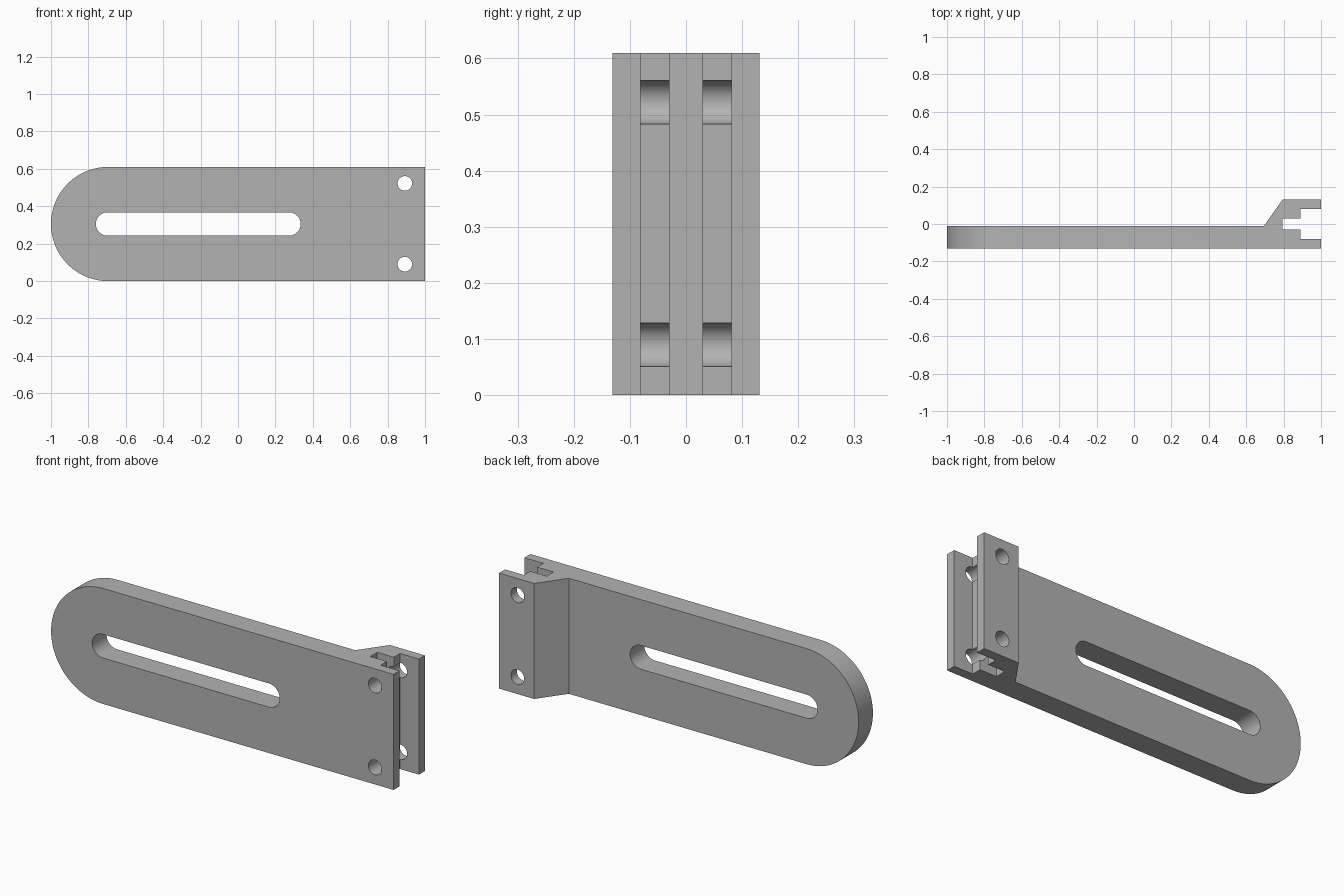
import bpy, bmesh, math

if "Cube" in bpy.data.objects:
    bpy.data.objects.remove(bpy.data.objects["Cube"])

H = 0.61            # bracket height
MID = H / 2


def prism(name, pts, axis, lo, hi):
    """Extrude a 2D outline: axis 'z' uses (x, y) points, axis 'y' uses (x, z) points."""
    place = (lambda a, b: (a, b, lo)) if axis == 'z' else (lambda a, b: (a, lo, b))
    move = (0, 0, hi - lo) if axis == 'z' else (0, hi - lo, 0)
    bm = bmesh.new()
    face = bm.faces.new([bm.verts.new(place(a, b)) for a, b in pts])
    ext = bmesh.ops.extrude_face_region(bm, geom=[face], use_keep_orig=True)
    bmesh.ops.translate(bm, vec=move,
                        verts=[g for g in ext['geom'] if isinstance(g, bmesh.types.BMVert)])
    bmesh.ops.recalc_face_normals(bm, faces=bm.faces)
    mesh = bpy.data.meshes.new(name)
    bm.to_mesh(mesh)
    bm.free()
    obj = bpy.data.objects.new(name, mesh)
    bpy.context.collection.objects.link(obj)
    return obj


def arc(cx, cz, r, start, end, n):
    return [(cx + r * math.cos(start + (end - start) * i / n),
             cz + r * math.sin(start + (end - start) * i / n)) for i in range(n + 1)]


def cut(obj, cutter, operation):
    cutter.hide_render = True
    mod = obj.modifiers.new("cut", 'BOOLEAN')
    mod.operation = operation
    mod.solver = 'EXACT'
    mod.object = cutter
    bpy.context.view_layer.objects.active = obj
    bpy.ops.object.modifier_apply(modifier=mod.name)
    bpy.data.objects.remove(cutter, do_unlink=True)


# Plate with thickened, stepped fork, seen from the top
bracket = prism("slotted_bracket", [
    (-1.2, -0.131), (1, -0.131), (1, -0.081), (0.89, -0.081), (0.89, -0.029),
    (0.793, -0.029), (0.793, 0.029), (0.89, 0.029), (0.89, 0.081), (1, 0.081),
    (1, 0.131), (0.795, 0.131), (0.693, -0.012), (-1.2, -0.012)], 'z', -0.1, H + 0.1)

# Rounded front outline
half = math.pi / 2
outline = arc(-1 + MID, MID, MID, half, 3 * half, 64) + [(1.2, 0), (1.2, H)]
cut(bracket, prism("outline_cutter", outline, 'y', -0.3, 0.3), 'INTERSECT')

# Long adjustment slot
r = 0.0625
slot = (arc(-0.76 + r, MID, r, half, 3 * half, 32)
        + arc(0.335 - r, MID, r, -half, half, 32))
cut(bracket, prism("slot_cutter", slot, 'y', -0.3, 0.3), 'DIFFERENCE')

# Pin holes through both fork arms
for z in (0.09, 0.522):
    hole = arc(0.892, z, 0.039, 0, 2 * math.pi, 48)[:-1]
    cut(bracket, prism("hole_cutter", hole, 'y', -0.3, 0.3), 'DIFFERENCE')

# Single grey colour
grey = bpy.data.materials.new("grey")
grey.diffuse_color = (0.45, 0.45, 0.45, 1)
grey.use_nodes = True
grey.node_tree.nodes["Principled BSDF"].inputs["Base Color"].default_value = grey.diffuse_color
bracket.data.materials.clear()
bracket.data.materials.append(grey)

bpy.ops.object.select_all(action='DESELECT')
bracket.select_set(True)
bpy.context.view_layer.objects.active = bracket
bpy.ops.object.shade_smooth_by_angle(angle=math.radians(20))
